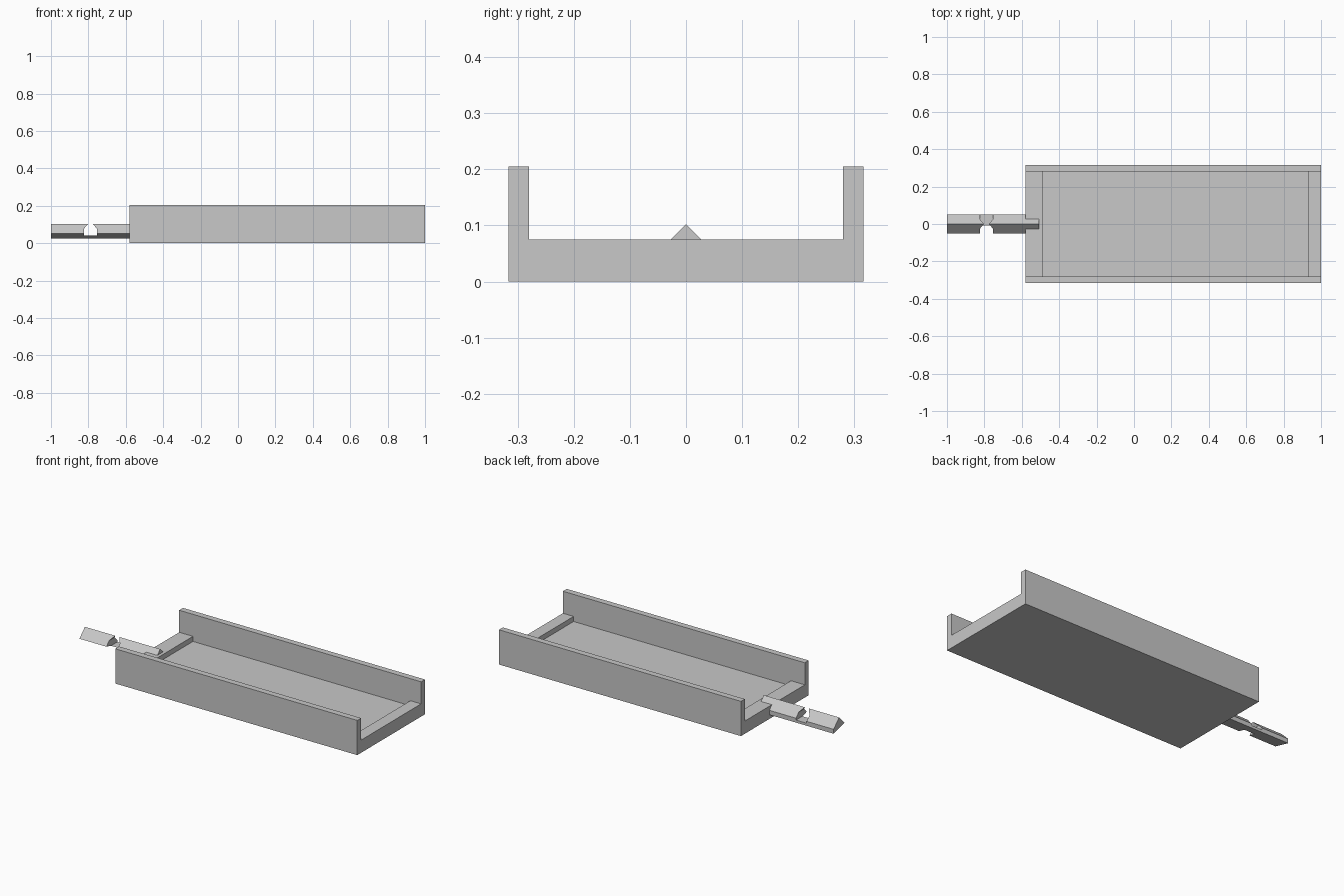
import bpy, bmesh
from mathutils import Vector

cube = bpy.data.objects.get("Cube")
if cube:
    bpy.data.objects.remove(cube)

grey = bpy.data.materials.new("plain grey")
grey.use_nodes = True
colour = (0.58, 0.58, 0.58, 1)
grey.diffuse_color = colour
grey.node_tree.nodes["Principled BSDF"].inputs["Base Color"].default_value = colour


def prism(name, profile, axis, start, end):
    """Extrude a (horizontal, z) profile along the x or y axis."""
    bm = bmesh.new()
    def place(h, z):
        return (start, h, z) if axis == "x" else (h, start, z)
    face = bm.faces.new([bm.verts.new(place(h, z)) for h, z in profile])
    grown = bmesh.ops.extrude_face_region(bm, geom=[face])
    verts = [v for v in grown["geom"] if isinstance(v, bmesh.types.BMVert)]
    step = end - start
    bmesh.ops.translate(bm, verts=verts, vec=Vector((step, 0, 0) if axis == "x" else (0, step, 0)))
    bmesh.ops.recalc_face_normals(bm, faces=bm.faces)
    mesh = bpy.data.meshes.new(name)
    bm.to_mesh(mesh)
    bm.free()
    mesh.materials.append(grey)
    obj = bpy.data.objects.new(name, mesh)
    bpy.context.collection.objects.link(obj)
    return obj


def cut(obj, cutter):
    """Subtract the cutter from the object, then discard it."""
    mod = obj.modifiers.new("cut", "BOOLEAN")
    mod.operation = "DIFFERENCE"
    mod.solver = "EXACT"
    mod.object = cutter
    bpy.context.view_layer.objects.active = obj
    bpy.ops.object.modifier_apply(modifier=mod.name)
    bpy.data.objects.remove(cutter)


def mirrored(half, centre=0):
    """Close a half profile by reflecting it about the centre."""
    return [(centre + h, z) for h, z in half] + [(centre - h, z) for h, z in reversed(half)]


# Open-ended tray with side walls and a recessed floor between end lips
tray = prism("tray", mirrored([(0.316, 0), (0.316, 0.205), (0.28, 0.205), (0.28, 0.075)]),
             "x", -0.58, 1)
pocket = prism("pocket_cutter", mirrored([(0.28, 0.045), (0.28, 0.15)]), "x", -0.49, 0.93)
cut(tray, pocket)

# Ridged bar whose inner end is set into the lip
bar = prism("hitch_bar", mirrored([(0.051, 0.025), (0.051, 0.051), (0, 0.102)])[:-1],
            "x", -1, -0.508)

# Notch across the bar, narrowing towards the ridge
notch = prism("notch_cutter", mirrored([(0.035, 0.04), (0.035, 0.077), (0.008, 0.108)], -0.789),
              "y", -0.1, 0.1)
cut(bar, notch)
